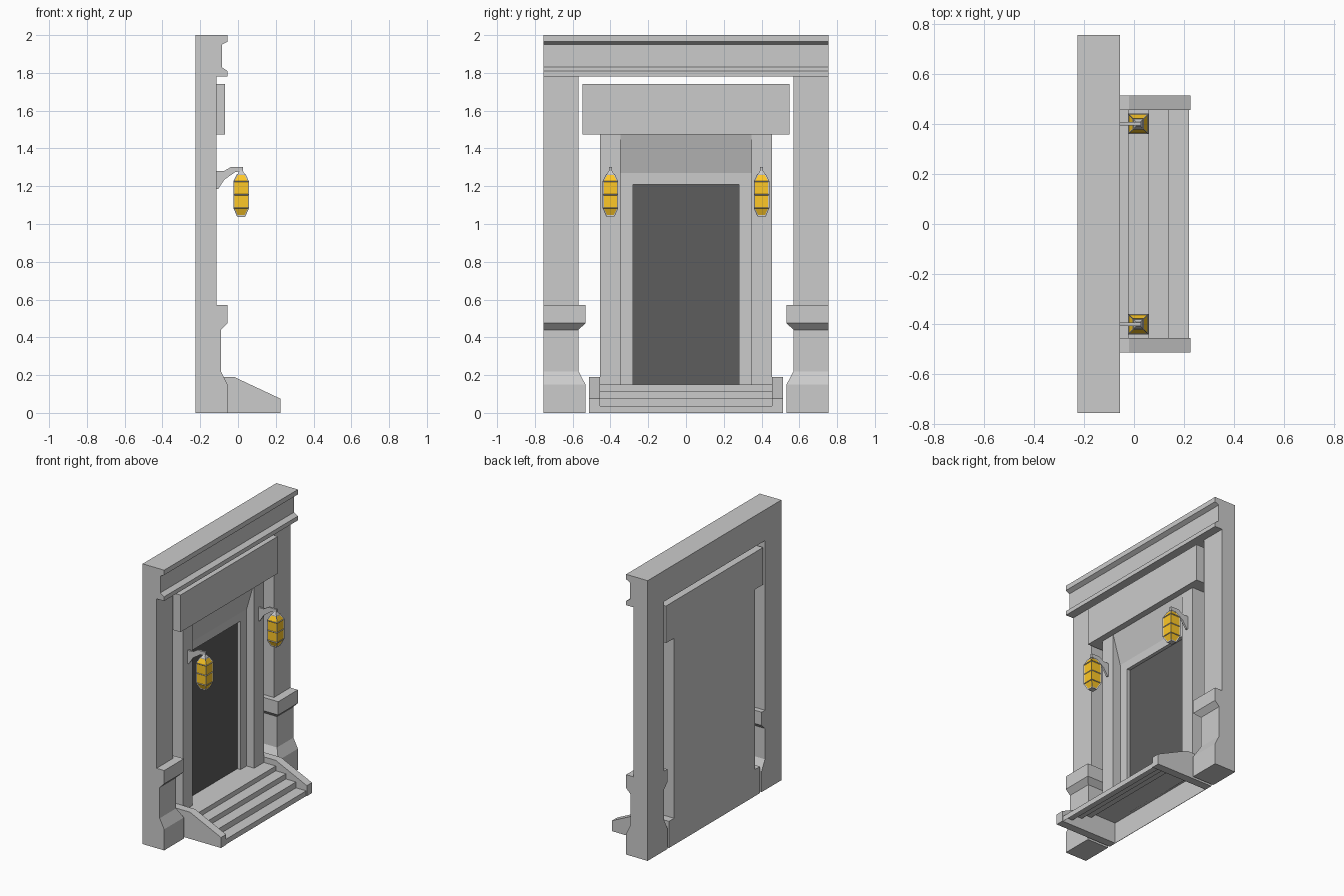
import bpy, bmesh
from mathutils import Vector

if "Cube" in bpy.data.objects:
    bpy.data.objects.remove(bpy.data.objects["Cube"])

BACK = -0.225


def material(name, rgb):
    m = bpy.data.materials.new(name)
    m.diffuse_color = (*rgb, 1)
    m.use_nodes = True
    m.node_tree.nodes["Principled BSDF"].inputs["Base Color"].default_value = m.diffuse_color
    return m


dark = material("dark_door", (0.11, 0.11, 0.11))
amber = material("amber_glass", (1.0, 0.58, 0.02))


def build(name, verts, faces, mat=None, closed=True):
    bm = bmesh.new()
    vs = [bm.verts.new(v) for v in verts]
    for f in faces:
        bm.faces.new([vs[i] for i in f])
    if closed:
        bmesh.ops.recalc_face_normals(bm, faces=bm.faces[:])
    me = bpy.data.meshes.new(name)
    bm.to_mesh(me)
    bm.free()
    ob = bpy.data.objects.new(name, me)
    bpy.context.collection.objects.link(ob)
    if mat:
        me.materials.append(mat)
    return ob


def loft(name, rings, mat=None):
    """Skin a stack of equal-length rings and cap both ends."""
    n = len(rings[0])
    verts = [v for r in rings for v in r]
    faces = [[k * n + i, k * n + (i + 1) % n, (k + 1) * n + (i + 1) % n, (k + 1) * n + i]
             for k in range(len(rings) - 1) for i in range(n)]
    faces += [list(range(n))[::-1], list(range(len(verts) - n, len(verts)))]
    return build(name, verts, faces, mat)


def prism(name, profile, y0, y1, mat=None):
    """Extrude an (x, z) profile along y."""
    return loft(name, [[(x, y, z) for x, z in profile] for y in (y0, y1)], mat)


def box(name, x0, x1, y0, y1, z0, z1, mat=None):
    return prism(name, [(x0, z0), (x1, z0), (x1, z1), (x0, z1)], y0, y1, mat)


# Moulded top beam
prism("entablature", [(BACK, 1.78), (-0.055, 1.78), (-0.055, 1.81), (-0.085, 1.83),
                      (-0.085, 1.95), (-0.055, 1.965), (-0.055, 2), (BACK, 2)], -0.754, 0.754)

# Lintel panel, and door header with sloped soffit
box("lintel_panel", BACK, -0.07, -0.548, 0.548, 1.475, 1.74)
prism("door_header", [(BACK, 1.21), (-0.175, 1.21), (-0.175, 1.27),
                      (-0.115, 1.475), (BACK, 1.475)], -0.347, 0.347)

# Door leaf and back walls
box("door", -0.21, -0.2, -0.28, 0.28, 0.15, 1.21, dark)
box("door_back", BACK, -0.21, -0.28, 0.28, 0.15, 1.21)
box("stair_back_wall", BACK, -0.222, -0.455, 0.455, 0, 0.15)

# Hollow stair shell, landing first then down to the ground
path = [(BACK, 0.15), (-0.02, 0.15), (-0.02, 0.116), (0.06, 0.116), (0.06, 0.079),
        (0.14, 0.079), (0.14, 0.037), (0.22, 0.037), (0.22, 0)]
n = len(path)
build("steps", [(x, y, z) for y in (-0.455, 0.455) for x, z in path],
      [[i, i + 1, n + i + 1, n + i] for i in range(n - 1)], closed=False)

# Outer pillar sections: z, front x, inner y
pillar = [(0, -0.055, 0.532), (0.15, -0.055, 0.532), (0.22, -0.09, 0.569), (0.44, -0.09, 0.569),
          (0.475, -0.055, 0.532), (0.57, -0.055, 0.532), (0.57, -0.115, 0.569), (1.78, -0.115, 0.569)]
cheek = [(BACK, 0), (0.225, 0), (0.225, 0.075), (-0.02, 0.19), (BACK, 0.19)]
bracket = [(-0.115, 1.185), (-0.105, 1.185), (-0.072, 1.235), (-0.015, 1.275), (0.027, 1.28),
           (0.027, 1.303), (-0.035, 1.303), (-0.075, 1.28), (-0.115, 1.28)]
# Lantern sections: z, half width
lamp = [(1.043, 0.02), (1.085, 0.038), (1.155, 0.038), (1.225, 0.038), (1.262, 0.02)]
LX = 0.017


def square(cx, cy, z, h):
    return [(cx - h, cy - h, z), (cx + h, cy - h, z), (cx + h, cy + h, z), (cx - h, cy + h, z)]


for side, s in (("left", -1), ("right", 1)):
    loft("pillar_" + side, [[(BACK, s * y, z), (x, s * y, z), (x, s * 0.754, z), (BACK, s * 0.754, z)]
                            for z, x, y in pillar])
    box("pilaster_" + side, BACK, -0.115, s * 0.347, s * 0.455, 0.15, 1.475)
    box("door_jamb_" + side, BACK, -0.175, s * 0.28, s * 0.347, 0.15, 1.21)
    prism("stair_cheek_" + side, cheek, s * 0.455, s * 0.513)

    # Lantern: bracket, amber glass, thin cage over its edges, cap
    cy = s * 0.4
    prism("lantern_bracket_" + side, bracket, cy - 0.007, cy + 0.007)
    rings = [square(LX, cy, z, h) for z, h in lamp]
    loft("lantern_glass_" + side, rings, amber)
    cage = loft("lantern_cage_" + side, rings)
    wire = cage.modifiers.new("cage", 'WIREFRAME')
    wire.thickness = 0.009
    wire.offset = 0
    wire.use_even_offset = False
    loft("lantern_cap_" + side, [square(LX, cy, 1.26, 0.022), square(LX, cy, 1.282, 0.008)])
    loft("lantern_base_" + side, [square(LX, cy, 1.038, 0.02), square(LX, cy, 1.045, 0.022)])
